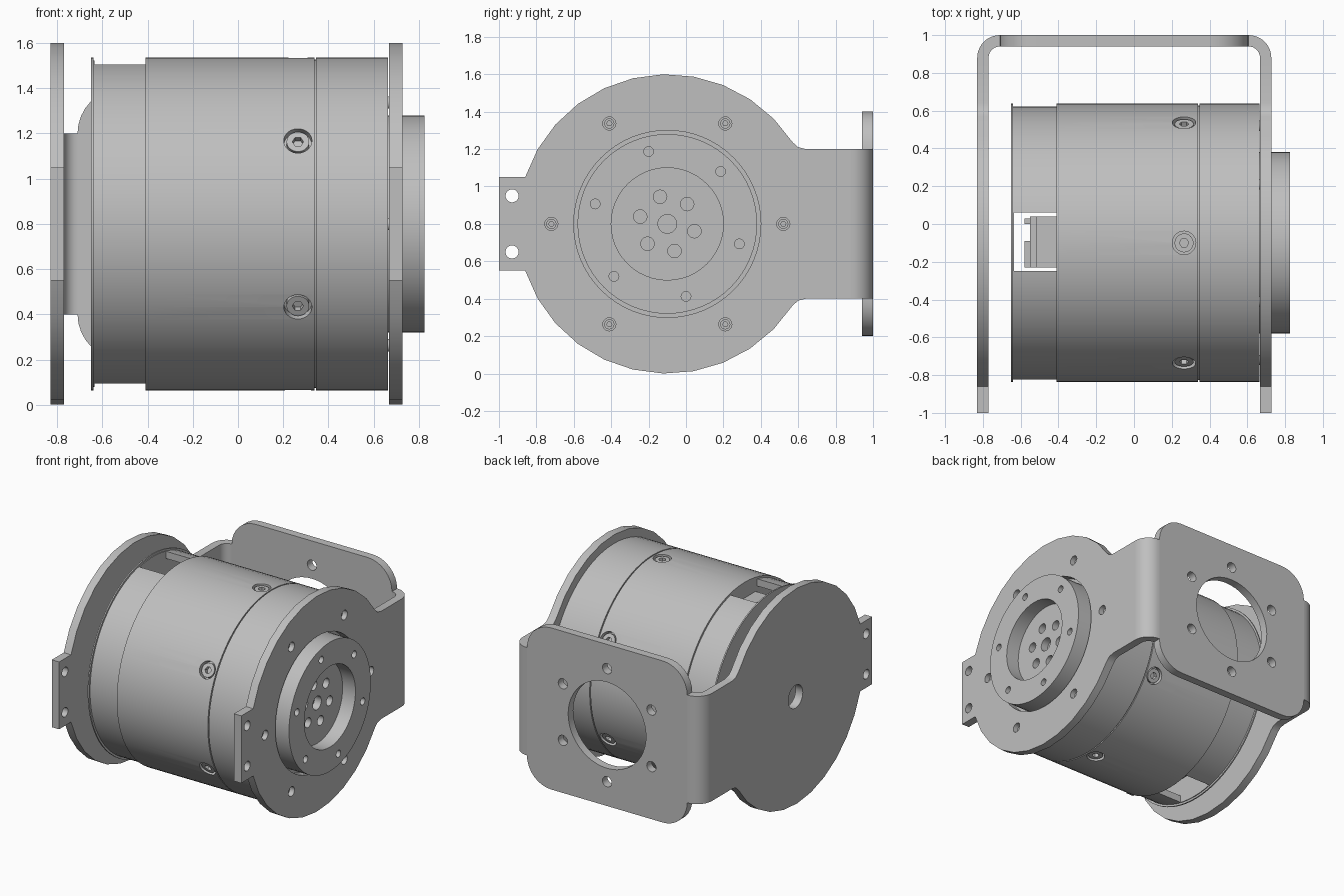
import bpy, bmesh, math
from mathutils import Matrix, Vector

if "Cube" in bpy.data.objects:
    bpy.data.objects.remove(bpy.data.objects["Cube"])

AXIS_Y, AXIS_Z = -0.1, 0.8          # the motor axis runs along x
BODY_R = 0.737

metal = bpy.data.materials.new("grey_metal")
metal.use_nodes = True
metal.diffuse_color = (0.52, 0.52, 0.52, 1)
metal.node_tree.nodes["Principled BSDF"].inputs["Base Color"].default_value = (0.52, 0.52, 0.52, 1)


def add(name, mesh):
    mesh.materials.clear()
    mesh.materials.append(metal)
    mesh.shade_smooth()
    mesh.set_sharp_from_angle(angle=math.radians(30))
    mesh.name = name
    obj = bpy.data.objects.new(name, mesh)
    bpy.context.scene.collection.objects.link(obj)
    return obj


def frame(x, y, z, origin):
    m = Matrix((x, y, z)).transposed().to_4x4()
    m.translation = Vector(origin)
    return m


def side(x):                         # local x, y -> world y, z
    return frame((0, 1, 0), (0, 0, 1), (1, 0, 0), (x, 0, 0))


def arc(cx, cy, r, start, end, n):
    return [(cx + r * math.cos(math.radians(start + (end - start) * i / n)),
             cy + r * math.sin(math.radians(start + (end - start) * i / n)))
            for i in range(n + 1)]


def circle(cx, cy, r, n=32):
    return arc(cx, cy, r, 0, 360, n)[:-1]


def ring_of_holes(cx, cy, ring_r, r, start, n=6):
    return [circle(px, py, r, 20) for px, py in arc(cx, cy, ring_r, start, start + 360, n)[:-1]]


def plate(name, loops, thick, matrix):
    """Extrude a flat outline; the further loops are holes."""
    curve = bpy.data.curves.new(name, 'CURVE')
    curve.dimensions = '2D'
    curve.fill_mode = 'BOTH'
    curve.extrude = thick / 2
    for loop in loops:
        spline = curve.splines.new('POLY')
        spline.points.add(len(loop) - 1)
        for p, (u, v) in zip(spline.points, loop):
            p.co = (u, v, 0, 1)
        spline.use_cyclic_u = True
    tmp = bpy.data.objects.new(name + "_tmp", curve)
    bpy.context.scene.collection.objects.link(tmp)
    bpy.context.view_layer.update()
    mesh = bpy.data.meshes.new_from_object(tmp.evaluated_get(bpy.context.evaluated_depsgraph_get()))
    bpy.data.objects.remove(tmp)
    mesh.transform(matrix)
    bm = bmesh.new()
    bm.from_mesh(mesh)
    bmesh.ops.remove_doubles(bm, verts=bm.verts, dist=1e-5)
    bmesh.ops.recalc_face_normals(bm, faces=bm.faces)
    bm.to_mesh(mesh)
    bm.free()
    return add(name, mesh)


def lathe(name, profile, n=72):
    """Turn a profile of (x, radius) points about the motor axis."""
    bm = bmesh.new()
    verts = [bm.verts.new((x, AXIS_Y, AXIS_Z + r)) for x, r in profile]
    edges = [bm.edges.new(pair) for pair in zip(verts, verts[1:])]
    bmesh.ops.spin(bm, geom=verts + edges, cent=(0, AXIS_Y, AXIS_Z), axis=(1, 0, 0),
                   angle=math.tau, steps=n)
    bmesh.ops.remove_doubles(bm, verts=bm.verts, dist=1e-5)
    bmesh.ops.recalc_face_normals(bm, faces=bm.faces)
    mesh = bpy.data.meshes.new(name)
    bm.to_mesh(mesh)
    bm.free()
    return add(name, mesh)


def box(name, lo, hi):
    bm = bmesh.new()
    bmesh.ops.create_cube(bm, size=1)
    for v in bm.verts:
        v.co = [a + (b - a) * (c + 0.5) for a, b, c in zip(lo, hi, v.co)]
    mesh = bpy.data.meshes.new(name)
    bm.to_mesh(mesh)
    bm.free()
    return add(name, mesh)


def cut(obj, cutters):
    for c in cutters:
        c.hide_render = True
        mod = obj.modifiers.new("cut", 'BOOLEAN')
        mod.operation, mod.solver, mod.object = 'DIFFERENCE', 'EXACT', c
    bpy.context.view_layer.update()
    mesh = bpy.data.meshes.new_from_object(obj.evaluated_get(bpy.context.evaluated_depsgraph_get()))
    name = obj.name
    for o in [obj] + cutters:
        bpy.data.objects.remove(o)
    return add(name, mesh)


# Bracket side plates: disc, front tab and rear arm
upper = [(0.88, 1.2), (0.64, 1.2), (0.6, 1.21)]
upper += arc(AXIS_Y, AXIS_Z, 0.8, 33, 161.8, 11) + [(-1, 1.05)]
outline = upper + [(y, 2 * AXIS_Z - z) for y, z in reversed(upper)]
tab_holes = [circle(-0.93, z, 0.035, 20) for z in (0.65, 0.95)]
plate("left_side_plate", [outline, circle(AXIS_Y, AXIS_Z, 0.5, 64)] + tab_holes
      + ring_of_holes(AXIS_Y, AXIS_Z, 0.62, 0.035, 0), 0.06, side(0.697))
plate("right_side_plate", [outline, circle(AXIS_Y, AXIS_Z, 0.085)] + tab_holes,
      0.06, side(-0.8))

# Bends joining the arms to the back plate
flat = frame((1, 0, 0), (0, 1, 0), (0, 0, 1), (0, 0, AXIS_Z))
for name, cx, a in (("left_bend", 0.607, 0), ("right_bend", -0.71, 90)):
    plate(name, [arc(cx, 0.88, 0.12, a, a + 90, 10) + arc(cx, 0.88, 0.06, a + 90, a, 10)],
          0.8, flat)

# Back plate with rounded corners, a large bore and six bolt holes
L, R, r = -0.71, 0.607, 0.2
rounded = []
for cx, cz, a in ((R - r, 1.4 - r, 0), (L + r, 1.4 - r, 90), (L + r, 0.2 + r, 180), (R - r, 0.2 + r, 270)):
    rounded += arc(cx, cz, r, a, a + 90, 8)
mid = (L + R) / 2
plate("back_plate", [rounded, circle(mid, AXIS_Z, 0.32, 48)]
      + ring_of_holes(mid, AXIS_Z, 0.42, 0.038, 30), 0.06,
      frame((1, 0, 0), (0, 0, 1), (0, -1, 0), (0, 0.97, 0)))

# Motor housing with a seam groove and six screw recesses
housing = lathe("motor_housing", [(-0.41, 0), (-0.41, BODY_R), (0.338, BODY_R), (0.338, 0.727),
                                  (0.346, 0.727), (0.346, BODY_R), (0.664, BODY_R), (0.664, 0)])


def radial(deg, radius):
    c, s = math.cos(math.radians(deg)), math.sin(math.radians(deg))
    return frame((1, 0, 0), (0, s, -c), (0, c, s),
                 (0.265, AXIS_Y + radius * c, AXIS_Z + radius * s))


angles = [30 + 60 * i for i in range(6)]
cut(housing, [plate("recess_cutter", [circle(0, 0, 0.062)], 0.08, radial(a, BODY_R)) for a in angles])
for a in angles:
    plate("housing_screw", [circle(0, 0, 0.05), circle(0, 0, 0.025, 6)], 0.032,
          radial(a, BODY_R - 0.026))

# Hollow rear cover with windows above and below
cover = lathe("rear_cover", [(-0.65, 0), (-0.65, BODY_R), (-0.64, BODY_R), (-0.64, 0.722),
                             (-0.41, 0.722), (-0.41, 0.67), (-0.637, 0.67), (-0.637, 0)])
cut(cover, [box("window_cutter", (-0.634, -0.25, -0.2), (-0.4, 0.06, 1.8))])

# Circuit board and connectors inside the cover
box("circuit_board", (-0.55, -0.23, 0.2), (-0.52, 0.04, 1.4))
box("board_mount", (-0.52, -0.23, 0.18), (-0.405, 0.04, 1.42))
for lo, hi in ((-0.23, -0.18), (-0.18, -0.09), (0.0, 0.03)):
    box("board_connector", (-0.58, lo, 1.2), (-0.55, hi, 1.36))

# Output flange: ring, recessed hub and screws
plate("output_ring", [circle(AXIS_Y, AXIS_Z, 0.48, 64), circle(AXIS_Y, AXIS_Z, 0.3, 48)]
      + ring_of_holes(AXIS_Y, AXIS_Z, 0.4, 0.026, 44.5), 0.161, side(0.7445))
plate("output_hub", [circle(AXIS_Y, AXIS_Z, 0.3, 48), circle(AXIS_Y, AXIS_Z, 0.05)]
      + ring_of_holes(AXIS_Y, AXIS_Z, 0.15, 0.036, 45), 0.056, side(0.692))
for y, z in arc(AXIS_Y, AXIS_Z, 0.62, 0, 300, 5):
    plate("flange_screw", [circle(y, z, 0.027, 20), circle(y, z, 0.014, 6)], 0.03, side(0.679))
